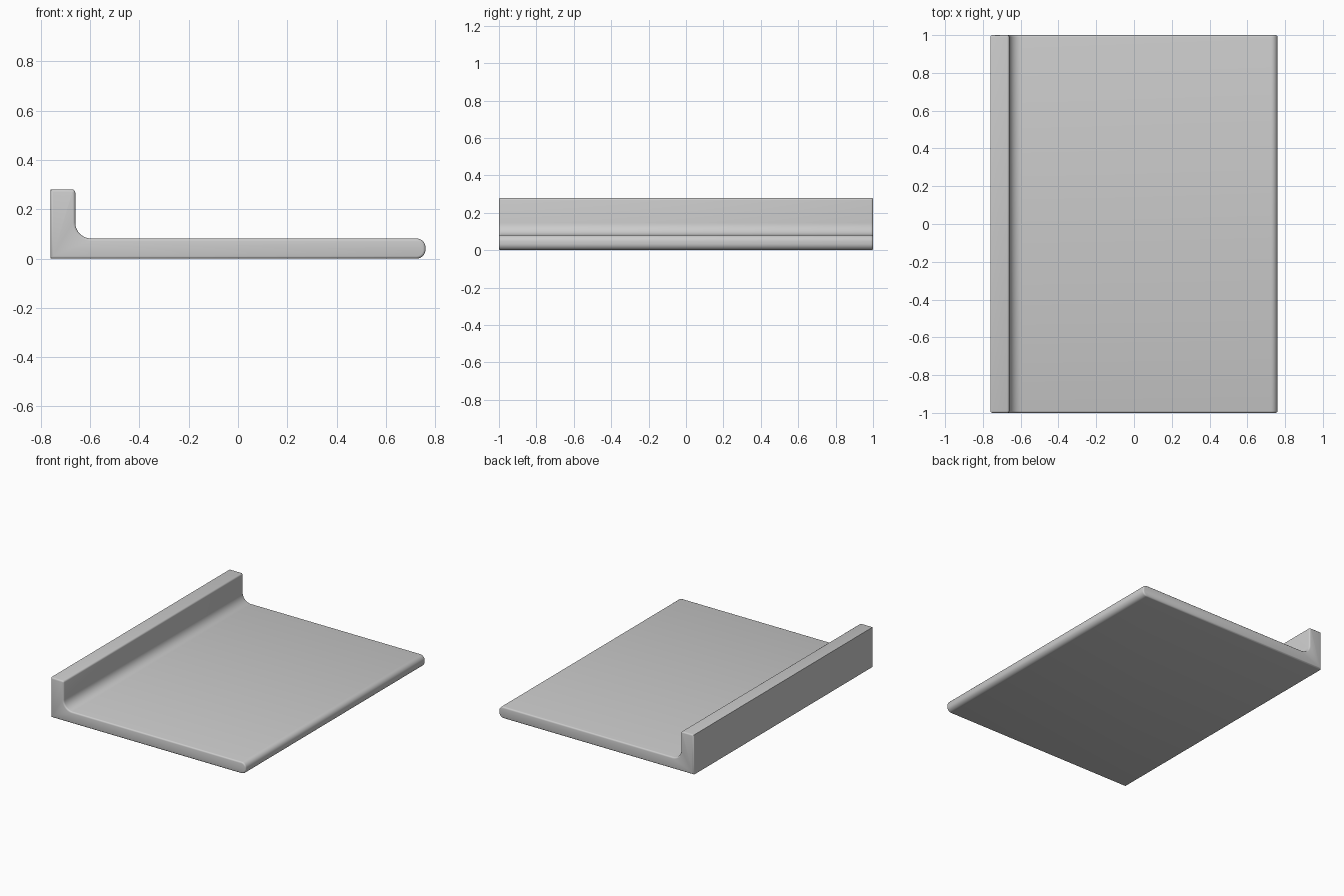
import bpy, bmesh
from math import sin, cos, radians

if "Cube" in bpy.data.objects:
    bpy.data.objects.remove(bpy.data.objects["Cube"])


def arc(cx, cz, r, a0, a1, n):
    """Points on an arc in the XZ plane."""
    return [(cx + r * cos(radians(a0 + (a1 - a0) * i / n)),
             cz + r * sin(radians(a0 + (a1 - a0) * i / n))) for i in range(n + 1)]


# L-shaped cross-section: flat plate, rounded lip, inner fillet, upright wall
profile = [(-0.76, 0.0)]
profile += arc(0.725, 0.035, 0.035, -90, 0, 8)
profile += arc(0.725, 0.046, 0.035, 0, 90, 8)
profile += arc(-0.595, 0.146, 0.065, 270, 180, 10)
profile += arc(-0.672, 0.268, 0.012, 0, 90, 4)
profile += [(-0.76, 0.28)]

# Extrude the section along y
bm = bmesh.new()
face = bm.faces.new([bm.verts.new((x, -1, z)) for x, z in profile])
ext = bmesh.ops.extrude_face_region(bm, geom=[face], use_keep_orig=True)
bmesh.ops.translate(bm, vec=(0, 2, 0),
                    verts=[v for v in ext["geom"] if isinstance(v, bmesh.types.BMVert)])
bmesh.ops.recalc_face_normals(bm, faces=bm.faces[:])

# Soften the outline of both end caps
rims = [e for e in bm.edges if abs(e.verts[0].co.y - e.verts[1].co.y) < 1e-6]
bmesh.ops.bevel(bm, geom=rims, offset=0.01, offset_type='OFFSET', segments=3,
                profile=0.5, affect='EDGES', clamp_overlap=False)
bmesh.ops.recalc_face_normals(bm, faces=bm.faces[:])

mesh = bpy.data.meshes.new("ledge_panel")
bm.to_mesh(mesh)
bm.free()
panel = bpy.data.objects.new("ledge_panel", mesh)
bpy.context.collection.objects.link(panel)

# Smooth curved areas, keep corners crisp
bpy.context.view_layer.objects.active = panel
panel.select_set(True)
bpy.ops.object.shade_smooth_by_angle(angle=radians(35))
